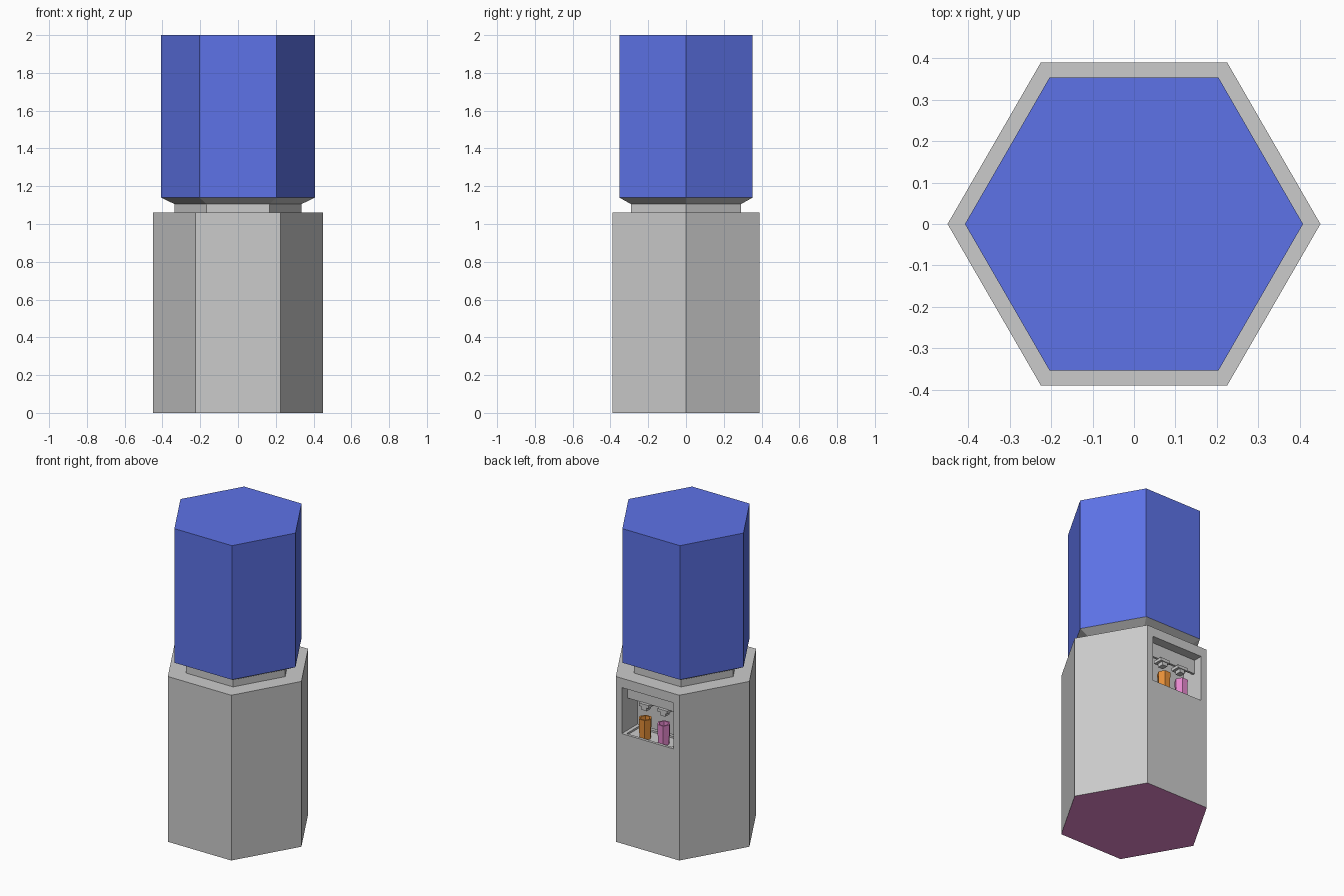
import bpy, bmesh
from math import pi, cos, sin

if "Cube" in bpy.data.objects:
    bpy.data.objects.remove(bpy.data.objects["Cube"])


def material(name, rgb):
    m = bpy.data.materials.new(name)
    m.diffuse_color = (*rgb, 1)
    m.use_nodes = True
    m.node_tree.nodes["Principled BSDF"].inputs["Base Color"].default_value = m.diffuse_color
    return m


grey = material("grey", (0.8, 0.8, 0.8))
blue = material("blue", (0.11, 0.17, 0.8))
pink = material("pink", (0.8, 0.25, 0.62))
orange = material("orange", (0.8, 0.28, 0.04))


def hex_stack(name, profile, mats, x=0, y=0, last=0):
    """Six-sided solid from (radius, z) rings, capped at both ends."""
    bm = bmesh.new()
    rings = [[bm.verts.new((x + r * cos(i * pi / 3), y + r * sin(i * pi / 3), z))
              for i in range(6)] for r, z in profile]
    for a, b in zip(rings, rings[1:]):
        for i in range(6):
            j = (i + 1) % 6
            bm.faces.new((a[i], a[j], b[j], b[i]))
    bottom = bm.faces.new(rings[0][::-1])
    bottom.material_index = last
    bm.faces.new(rings[-1])
    bmesh.ops.recalc_face_normals(bm, faces=bm.faces)
    return finish(name, bm, mats)


def finish(name, bm, mats):
    me = bpy.data.meshes.new(name)
    bm.to_mesh(me)
    bm.free()
    ob = bpy.data.objects.new(name, me)
    bpy.context.collection.objects.link(ob)
    for m in mats:
        me.materials.append(m)
    return ob


def box(name, lo, hi, mats=(grey,)):
    bm = bmesh.new()
    bmesh.ops.create_cube(bm, size=1)
    for v in bm.verts:
        v.co = [(a + b) / 2 + c * (b - a) for a, b, c in zip(lo, hi, v.co)]
    return finish(name, bm, mats)


def cut(target, cutter):
    mod = target.modifiers.new("cut", 'BOOLEAN')
    mod.operation = 'DIFFERENCE'
    mod.solver = 'EXACT'
    mod.object = cutter
    bpy.context.view_layer.objects.active = target
    bpy.ops.object.modifier_apply(modifier=mod.name)
    bpy.data.objects.remove(cutter)


# cabinet with coloured underside
cabinet = hex_stack("cabinet", [(0.45, 0), (0.45, 1.06)], (grey, pink), last=1)

# dispensing alcove in the back face, with a shallow drip tray
cut(cabinet, box("alcove_cutter", (-0.183, 0.23, 0.705), (0.183, 0.5, 1.0)))
cut(cabinet, box("tray_cutter", (-0.16, 0.25, 0.693), (0.16, 0.372, 0.75)))

# neck, flared shoulder and water tank
hex_stack("neck", [(0.335, 1.06), (0.335, 1.105)], (grey,))
hex_stack("tank_shoulder", [(0.335, 1.105), (0.408, 1.14)], (grey,))
hex_stack("water_tank", [(0.408, 1.14), (0.408, 2.0)], (blue,))

# tap block across the top of the alcove
box("tap_block", (-0.183, 0.315, 0.91), (0.183, 0.33, 1.0))

# taps and the cups below them
for side, x, colour in (("left", 0.055, orange), ("right", -0.077, pink)):
    box(side + "_tap_arm", (x - 0.035, 0.29, 0.893), (x + 0.035, 0.35, 0.912))
    box(side + "_tap_nozzle", (x - 0.018, 0.305, 0.87), (x + 0.018, 0.345, 0.894))
    hex_stack(side + "_cup", [(0.037, 0.693), (0.041, 0.82), (0.03, 0.82), (0.027, 0.72)],
              (colour,), x, 0.335)
